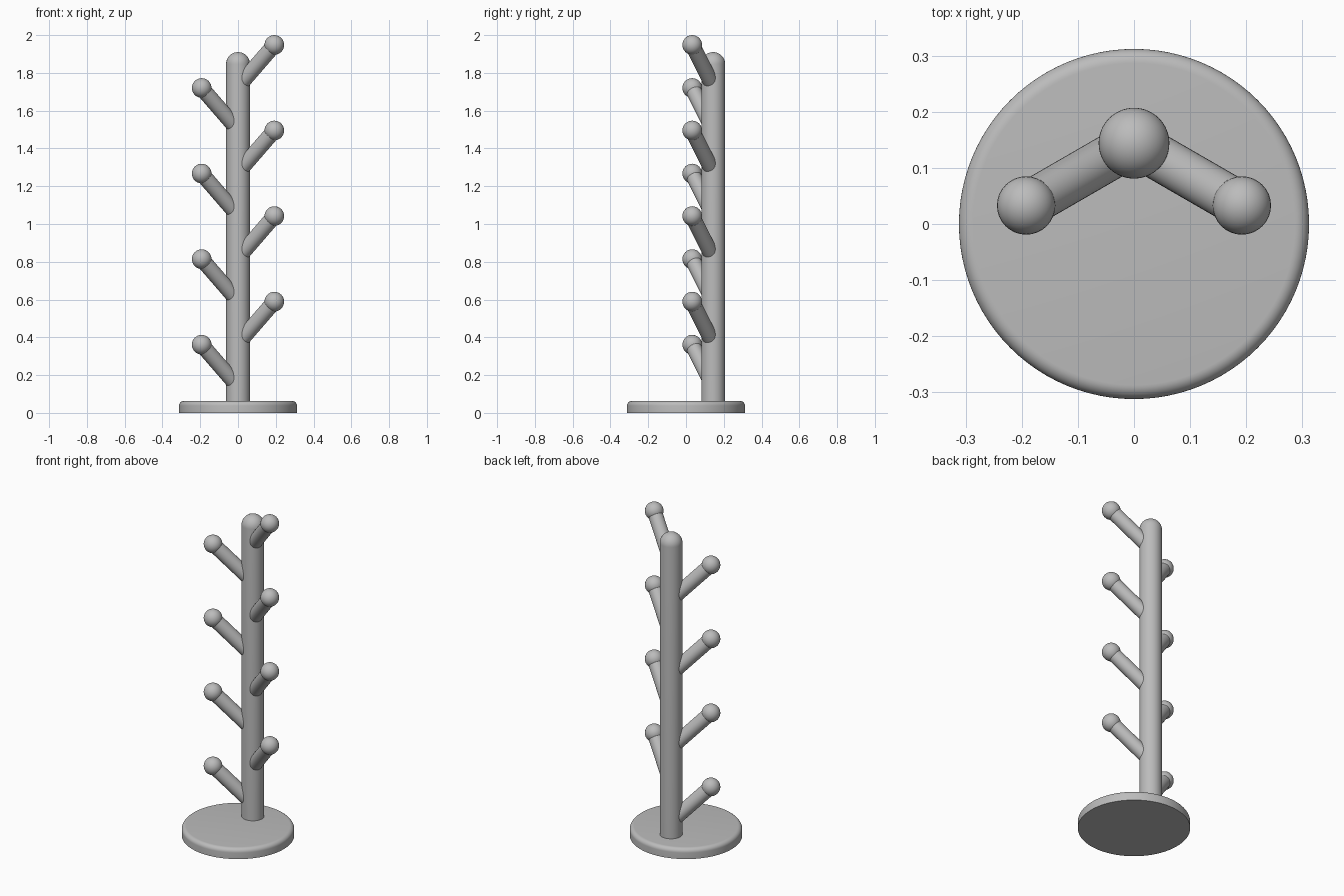
import bpy, bmesh, math
from mathutils import Vector

cube = bpy.data.objects.get("Cube")
if cube:
    bpy.data.objects.remove(cube, do_unlink=True)

GREY = (0.5, 0.5, 0.5, 1)
grey = bpy.data.materials.new("grey")
grey.use_nodes = True
grey.diffuse_color = GREY
grey.node_tree.nodes["Principled BSDF"].inputs["Base Color"].default_value = GREY


def finish(obj, name):
    obj.name = name
    obj.data.materials.append(grey)
    bpy.ops.object.shade_smooth_by_angle(angle=math.radians(40))
    return obj


def lathe(name, profile, location, segments=64):
    """Spin a radius/height profile around the vertical axis."""
    bm = bmesh.new()
    verts = [bm.verts.new((r, 0, z)) for r, z in profile]
    edges = [bm.edges.new(pair) for pair in zip(verts, verts[1:])]
    bmesh.ops.spin(bm, geom=verts + edges, cent=(0, 0, 0), axis=(0, 0, 1),
                   angle=math.tau, steps=segments)
    bmesh.ops.remove_doubles(bm, verts=bm.verts, dist=1e-5)
    bmesh.ops.recalc_face_normals(bm, faces=bm.faces)
    mesh = bpy.data.meshes.new(name)
    bm.to_mesh(mesh)
    bm.free()
    obj = bpy.data.objects.new(name, mesh)
    obj.location = location
    bpy.context.collection.objects.link(obj)
    bpy.ops.object.select_all(action="DESELECT")
    obj.select_set(True)
    bpy.context.view_layer.objects.active = obj
    return finish(obj, name)


def arc(cx, cz, radius, steps):
    """Quarter circle from the outside up to the top."""
    angles = [math.pi / 2 * i / steps for i in range(steps + 1)]
    return [(cx + radius * math.cos(a), cz + radius * math.sin(a)) for a in angles]


def peg(name, foot, tip):
    axis = tip - foot
    bpy.ops.mesh.primitive_cylinder_add(vertices=32, radius=0.041, depth=axis.length,
                                        location=(foot + tip) / 2)
    rod = bpy.context.object
    rod.rotation_euler = axis.to_track_quat("Z", "Y").to_euler()
    finish(rod, name + "_rod")
    bpy.ops.mesh.primitive_uv_sphere_add(segments=32, ring_count=16, radius=0.052,
                                         location=tip)
    finish(bpy.context.object, name + "_ball")


# Round base with a softened top edge
BASE_R, BASE_H, FILLET = 0.312, 0.063, 0.025
lathe("base", [(0, 0), (BASE_R, 0)]
      + arc(BASE_R - FILLET, BASE_H - FILLET, FILLET, 8) + [(0, BASE_H)], (0, 0, 0), 96)

# Post with a domed top, set towards the back of the base
POST_R, POST_Y, POST_TOP = 0.063, 0.144, 1.91
lathe("post", [(0, 0.03), (POST_R, 0.03)] + arc(0, POST_TOP - POST_R, POST_R, 12),
      (0, POST_Y, 0))

# Ball-ended pegs, alternating sides and rising at 45 degrees
REACH, STEP = 0.222, 0.453
for side, label, first in ((1, "left", 0.589), (-1, "right", 0.361)):
    heading = Vector((side * math.cos(math.pi / 6), -math.sin(math.pi / 6), 1))
    for i in range(4):
        tip = Vector((0, POST_Y, first + i * STEP - REACH)) + heading * REACH
        foot = tip - heading * REACH
        peg(f"{label}_peg_{i + 1}", foot, tip)
